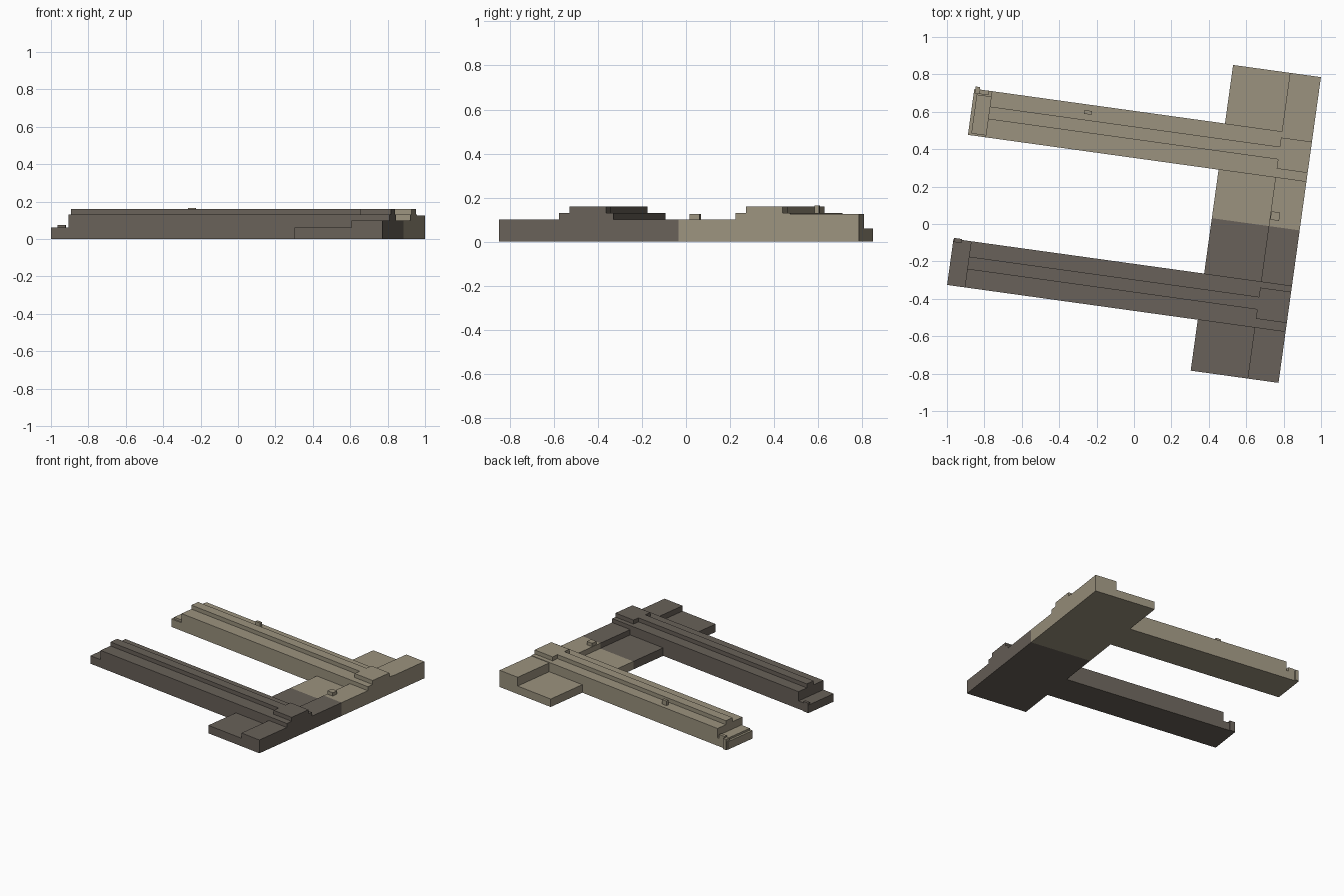
import bpy, bmesh
from math import radians
from mathutils import Matrix

if "Cube" in bpy.data.objects:
    bpy.data.objects.remove(bpy.data.objects["Cube"])

TURN = Matrix.Rotation(radians(-7.9), 4, 'Z')   # whole model is turned slightly


def material(name, rgb):
    m = bpy.data.materials.new(name)
    m.diffuse_color = (*rgb, 1)
    m.use_nodes = True
    m.node_tree.nodes["Principled BSDF"].inputs["Base Color"].default_value = m.diffuse_color
    return m


LIGHT = material("light_stone", (0.33, 0.29, 0.21))
DARK = material("dark_stone", (0.14, 0.12, 0.10))


def prism(name, pts, lo, hi, mat, plan=False):
    """Extrude a profile: (u, z) along v, or a plan (u, v) along z."""
    bm = bmesh.new()
    place = (lambda a, b, t: (a, b, t)) if plan else (lambda a, b, t: (a, t, b))
    face = bm.faces.new([bm.verts.new(place(a, b, lo)) for a, b in pts])
    out = bmesh.ops.extrude_face_region(bm, geom=[face])
    verts = [g for g in out["geom"] if isinstance(g, bmesh.types.BMVert)]
    step = (0, 0, hi - lo) if plan else (0, hi - lo, 0)
    bmesh.ops.translate(bm, verts=verts, vec=step)
    bmesh.ops.recalc_face_normals(bm, faces=bm.faces)
    me = bpy.data.meshes.new(name)
    bm.to_mesh(me)
    bm.free()
    me.materials.append(mat)
    ob = bpy.data.objects.new(name, me)
    ob.matrix_world = TURN
    bpy.context.collection.objects.link(ob)


def box(name, u, v, z, mat):
    prism(name, [(u[0], v[0]), (u[1], v[0]), (u[1], v[1]), (u[0], v[1])],
          z[0], z[1], mat, plan=True)


U_TIP, U_RIDGE, U_BAR, U_STEP, U_BACK = -0.945, -0.85, 0.408, 0.715, 0.882


def wing(side, v0, mat):
    # long arm with a low step at its tip
    prism(side + "_wing", [(U_TIP, 0), (U_BACK, 0), (U_BACK, 0.13), (U_RIDGE, 0.13),
                           (U_RIDGE, 0.06), (U_TIP, 0.06)], v0, v0 + 0.249, mat)
    # T-shaped ridge along the roof
    a, b, c, d = v0 + 0.048, v0 + 0.098, v0 + 0.166, v0 + 0.216
    prism(side + "_roof_ridge", [(U_RIDGE, b), (U_STEP, b), (U_STEP, a), (U_BACK, a),
                                 (U_BACK, d), (U_STEP, d), (U_STEP, c), (U_RIDGE, c)],
          0.13, 0.16, mat, plan=True)


def bar(name, v0, v1, top, mat):
    # cross block section: low front, raised back
    prism(name, [(U_BAR, 0), (U_BACK, 0), (U_BACK, top), (U_STEP, top),
                 (U_STEP, 0.06), (U_BAR, 0.06)], v0, v1, mat)


V1, V2, SPLIT = 0.35, -0.46, 0.088
wing("north", V1, LIGHT)
wing("south", V2, DARK)
bar("north_end_block", V1 + 0.249, 0.915, 0.126, LIGHT)
bar("north_middle_block", SPLIT, V1, 0.10, LIGHT)
bar("south_middle_block", V2 + 0.249, SPLIT, 0.10, DARK)
bar("south_end_block", -0.735, V2, 0.10, DARK)

# small roof details
box("roof_hatch", (0.718, 0.766), (0.123, 0.168), (0.10, 0.125), LIGHT)
box("roof_vent", (-0.345, -0.305), (0.547, 0.567), (0.13, 0.165), LIGHT)

# wing tip details
box("north_tip_slab", (-0.928, U_RIDGE), (0.36, 0.57), (0.06, 0.075), LIGHT)
box("north_tip_post", (-0.94, -0.915), (0.575, 0.612), (0, 0.08), LIGHT)
box("north_tip_kerb", (-0.915, -0.865), (0.575, 0.599), (0.06, 0.09), LIGHT)
box("south_tip_post", (-0.942, -0.9), (-0.228, -0.206), (0, 0.075), DARK)
